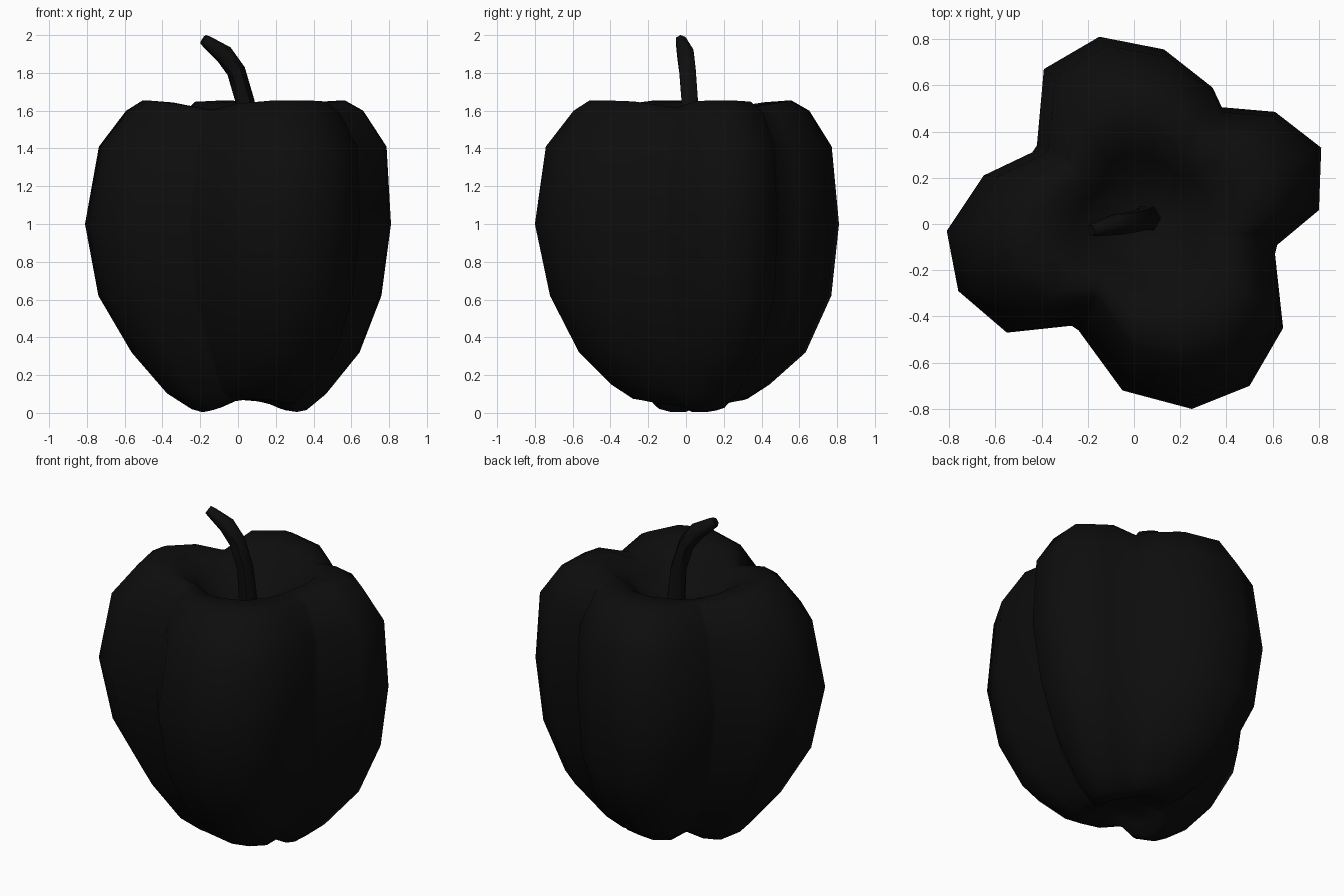
import bpy, bmesh, math
from mathutils import Vector

if "Cube" in bpy.data.objects:
    bpy.data.objects.remove(bpy.data.objects["Cube"])

black = bpy.data.materials.new("near black")
black.diffuse_color = (0.004, 0.004, 0.004, 1)
black.use_nodes = True
black.node_tree.nodes["Principled BSDF"].inputs["Base Color"].default_value = black.diffuse_color


def loft(name, rings, start_tip, end_tip, angle):
    """Skin a list of closed rings and close both ends with a fan to a tip."""
    bm = bmesh.new()
    loops = [[bm.verts.new(p) for p in ring] for ring in rings]
    n = len(loops[0])
    for a, b in zip(loops, loops[1:]):
        for i in range(n):
            j = (i + 1) % n
            bm.faces.new((a[i], a[j], b[j], b[i]))
    for loop, tip in ((loops[0], start_tip), (loops[-1], end_tip)):
        t = bm.verts.new(tip)
        for i in range(n):
            bm.faces.new((loop[i], loop[(i + 1) % n], t))
    bmesh.ops.recalc_face_normals(bm, faces=bm.faces)
    me = bpy.data.meshes.new(name)
    bm.to_mesh(me)
    bm.free()
    me.materials.append(black)
    ob = bpy.data.objects.new(name, me)
    bpy.context.collection.objects.link(ob)
    bpy.ops.object.select_all(action='DESELECT')
    ob.select_set(True)
    bpy.context.view_layer.objects.active = ob
    bpy.ops.object.shade_smooth_by_angle(angle=math.radians(angle))
    return ob


# Four-lobed cross-section at the widest height
outline = [(-.81, -.03), (-.65, .21), (-.44, .31), (-.42, .34), (-.39, .67),
           (-.15, .81), (.13, .755), (.34, .59), (.38, .505), (.61, .485),
           (.81, .33), (.80, .06), (.62, -.09), (.61, -.13), (.645, -.45),
           (.50, -.70), (.25, -.80), (-.05, -.72), (-.24, -.46), (-.27, -.44),
           (-.55, -.47), (-.76, -.29)]

# Height, scale, x shift, y shift, groove softening, groove drop, lift of front/back lobes
profile = [(.06, .21, .06, .01, .4, -.01, .03),
           (.012, .27, .06, .01, .3, -.02, .06),
           (.0, .32, .06, .01, .2, -.03, .07),
           (.015, .38, .06, .02, .1, -.03, .06),
           (.10, .52, .045, .02, 0, 0, .05),
           (.32, .745, .04, .03, 0, 0, 0),
           (.62, .925, .01, .02, 0, 0, 0),
           (1.0, 1.0, 0, 0, 0, 0, 0),
           (1.41, .94, .025, .01, 0, 0, 0),
           (1.60, .775, .035, .025, 0, .02, 0),
           (1.655, .665, .03, .02, .05, .05, 0),
           (1.645, .50, .03, .02, .15, .06, 0),
           (1.56, .36, .03, .02, .3, .05, 0),
           (1.44, .22, .04, .02, .5, .02, 0)]

rings = []
for z, s, dx, dy, soft, drop, lift in profile:
    ring = []
    for x, y in outline:
        r, a = math.hypot(x, y), math.atan2(y, x)
        groove = min(1, max(0, (.82 - r) / .28))
        rr = s * (r + (.75 - r) * soft)
        h = z - drop * groove + lift * math.sin(a - .3) ** 2
        ring.append((rr * math.cos(a) + dx, rr * math.sin(a) + dy, max(h, .005)))
    rings.append(ring)
loft("pepper_body", rings, (.06, .01, .11), (.05, .02, 1.40), 60)

# Curved six-sided stem
path = [(Vector((.06, .025, 1.36)), .062), (Vector((.037, .02, 1.65)), .05),
        (Vector((-.01, .008, 1.81)), .05), (Vector((-.075, -.003, 1.90)), .05),
        (Vector((-.165, -.025, 1.965)), .033), (Vector((-.185, -.03, 1.978)), .027)]
side = Vector((0, 1, 0))
stem = []
for k, (c, r) in enumerate(path):
    t = (path[min(k + 1, len(path) - 1)][0] - path[max(k - 1, 0)][0]).normalized()
    u = t.cross(side).normalized()
    v = u.cross(t)
    stem.append([c + r * (math.cos(i * math.pi / 3) * u + math.sin(i * math.pi / 3) * v)
                 for i in range(6)])
loft("stem", stem, path[0][0], path[-1][0], 60)
